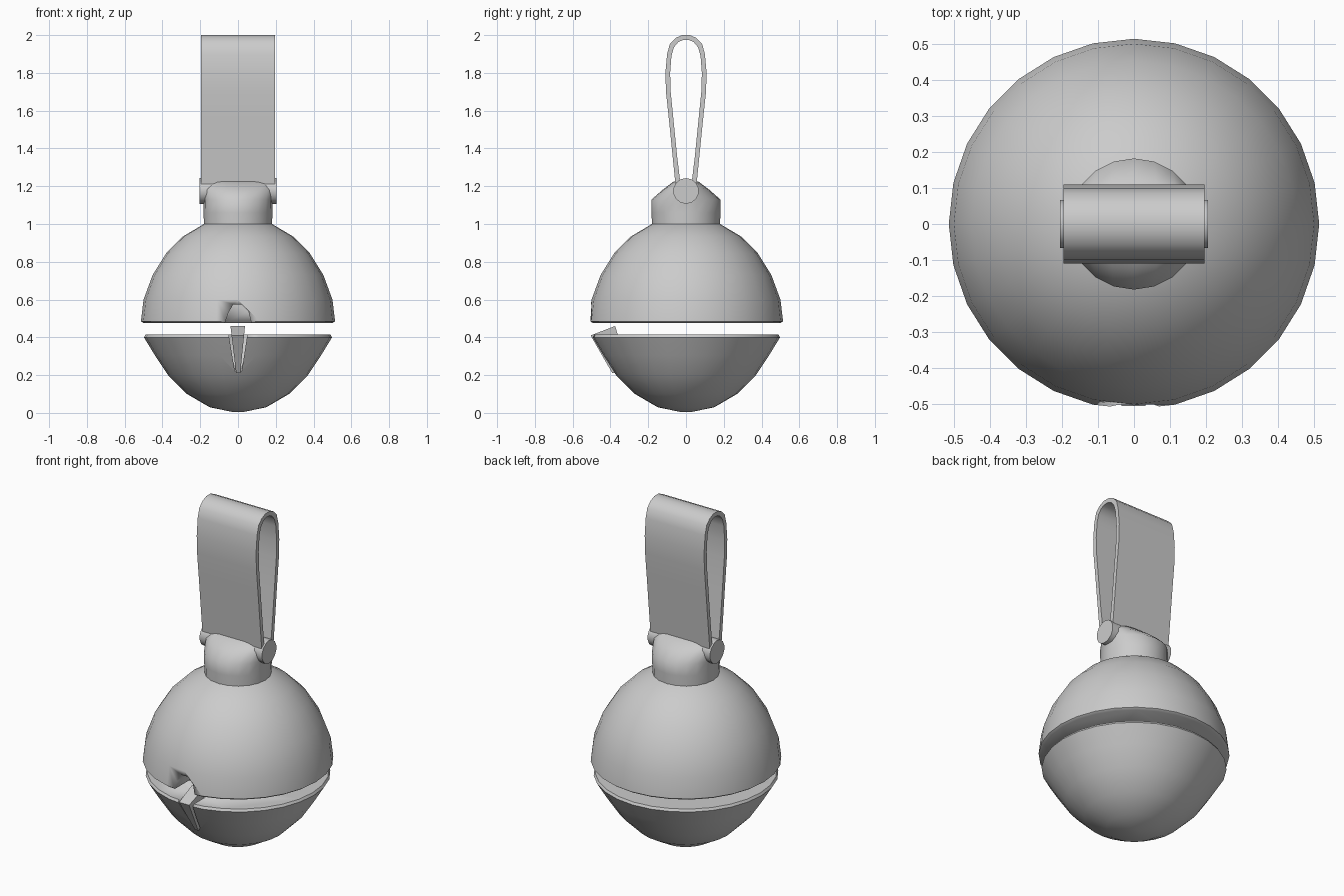
import bpy, bmesh, math

if "Cube" in bpy.data.objects:
    bpy.data.objects.remove(bpy.data.objects["Cube"], do_unlink=True)

grey = bpy.data.materials.new("plain grey")
grey.use_nodes = True
grey.diffuse_color = (0.6, 0.6, 0.6, 1)
grey.node_tree.nodes["Principled BSDF"].inputs["Base Color"].default_value = (0.6, 0.6, 0.6, 1)


def finish(name, bm, angle=40):
    bmesh.ops.recalc_face_normals(bm, faces=bm.faces)
    mesh = bpy.data.meshes.new(name)
    bm.to_mesh(mesh)
    bm.free()
    obj = bpy.data.objects.new(name, mesh)
    bpy.context.collection.objects.link(obj)
    mesh.materials.append(grey)
    bpy.ops.object.select_all(action='DESELECT')
    obj.select_set(True)
    bpy.context.view_layer.objects.active = obj
    bpy.ops.object.shade_smooth_by_angle(angle=math.radians(angle))
    return obj


def loft(name, rings, sides=28, angle=40):
    """Stack elliptical rings given as (x radius, y radius, z) and cap both ends."""
    bm = bmesh.new()
    loops = []
    for rx, ry, z in rings:
        turns = [math.tau * i / sides for i in range(sides)]
        loops.append([bm.verts.new((rx * math.cos(t), ry * math.sin(t), z)) for t in turns])
    for a, b in zip(loops, loops[1:]):
        for i in range(sides):
            j = (i + 1) % sides
            bm.faces.new((a[i], a[j], b[j], b[i]))
    bm.faces.new(loops[0])
    bm.faces.new(loops[-1])
    return finish(name, bm, angle)


def prism(name, front, back, angle=40):
    """Join two matching outlines into a closed solid."""
    bm = bmesh.new()
    a = [bm.verts.new(p) for p in front]
    b = [bm.verts.new(p) for p in back]
    bm.faces.new(a)
    bm.faces.new(b)
    for i in range(len(a)):
        j = (i + 1) % len(a)
        bm.faces.new((a[i], a[j], b[j], b[i]))
    return finish(name, bm, angle)


def cut(target, cutter):
    mod = target.modifiers.new("notch", 'BOOLEAN')
    mod.operation = 'DIFFERENCE'
    mod.object = cutter
    cutter.hide_render = True
    cutter.hide_viewport = False
    bpy.context.view_layer.objects.active = target
    bpy.ops.object.modifier_apply(modifier=mod.name)
    bpy.data.objects.remove(cutter, do_unlink=True)


# Two halves of the round body, with an open gap between them
upper = [(0.50, 0.475), (0.514, 0.485), (0.50, 0.60), (0.452, 0.73),
         (0.38, 0.845), (0.29, 0.935), (0.18, 1.0), (0.1, 1.02)]
upper_dome = loft("upper_dome", [(r, r, z) for r, z in upper])
lower = [(0.03, 0.005), (0.15, 0.03), (0.27, 0.10), (0.37, 0.20),
         (0.44, 0.305), (0.498, 0.40), (0.49, 0.414)]
lower_bowl = loft("lower_bowl", [(r, r, z) for r, z in lower])

# Arched notch in the front rim of the dome
arch = [(-0.075, 0.46), (-0.05, 0.53), (-0.025, 0.575), (0.02, 0.575), (0.055, 0.54), (0.075, 0.46)]
cut(upper_dome, prism("notch_cutter", [(x, -0.6, z) for x, z in arch],
                      [(x, -0.36, z) for x, z in arch]))

# Tapered groove in the front of the bowl
groove = [(-0.055, 0.45), (-0.012, 0.19), (0.015, 0.19), (0.055, 0.45)]
cut(lower_bowl, prism("groove_cutter", [(x, -0.6, z) for x, z in groove],
                      [(x, -0.36 - (0.45 - z) * 0.1, z) for x, z in groove]))

# Wedge-shaped tongue standing in the groove
tongue = [(-0.505, 0.41), (-0.375, 0.46), (-0.36, 0.41), (-0.34, 0.21), (-0.39, 0.21)]
prism("front_tongue",
      [(-0.01 - 0.12 * (z - 0.21), y, z) for y, z in tongue],
      [(0.012 + 0.10 * (z - 0.21), y, z) for y, z in tongue])

# Collar that narrows into the strap
loft("collar", [(0.18, 0.18, 0.97), (0.182, 0.182, 1.06), (0.183, 0.182, 1.13),
                (0.197, 0.125, 1.18), (0.19, 0.065, 1.225)], sides=20, angle=50)

# Rounded pin through the foot of the strap
bm = bmesh.new()
bmesh.ops.create_cone(bm, cap_ends=True, segments=14, radius1=0.068, radius2=0.068, depth=0.41)
for v in bm.verts:
    v.co = (v.co.z, v.co.x, v.co.y + 1.175)
finish("strap_pin", bm)

# Looped strap: a closed outline swept across the width, outer and inner skins
half = [(0.055, 1.20), (0.07, 1.35), (0.09, 1.55), (0.106, 1.70), (0.109, 1.80),
        (0.10, 1.90), (0.085, 1.955), (0.055, 1.985), (0.02, 2.0)]
inner_half = [(0.032, 1.235), (0.046, 1.35), (0.066, 1.55), (0.081, 1.70), (0.084, 1.80),
              (0.077, 1.89), (0.064, 1.935), (0.042, 1.962), (0.015, 1.975)]
bm = bmesh.new()
skins = []
for side in (half, inner_half):
    outline = side + [(-y, z) for y, z in reversed(side)]
    skins.append([[bm.verts.new((x, y, z)) for y, z in outline] for x in (-0.195, 0.195)])
outer, inner = skins
for i in range(len(outer[0])):
    j = (i + 1) % len(outer[0])
    bm.faces.new((outer[0][i], outer[0][j], outer[1][j], outer[1][i]))
    bm.faces.new((inner[0][i], inner[1][i], inner[1][j], inner[0][j]))
    for k in (0, 1):
        bm.faces.new((outer[k][i], outer[k][j], inner[k][j], inner[k][i]))
finish("strap_loop", bm)
